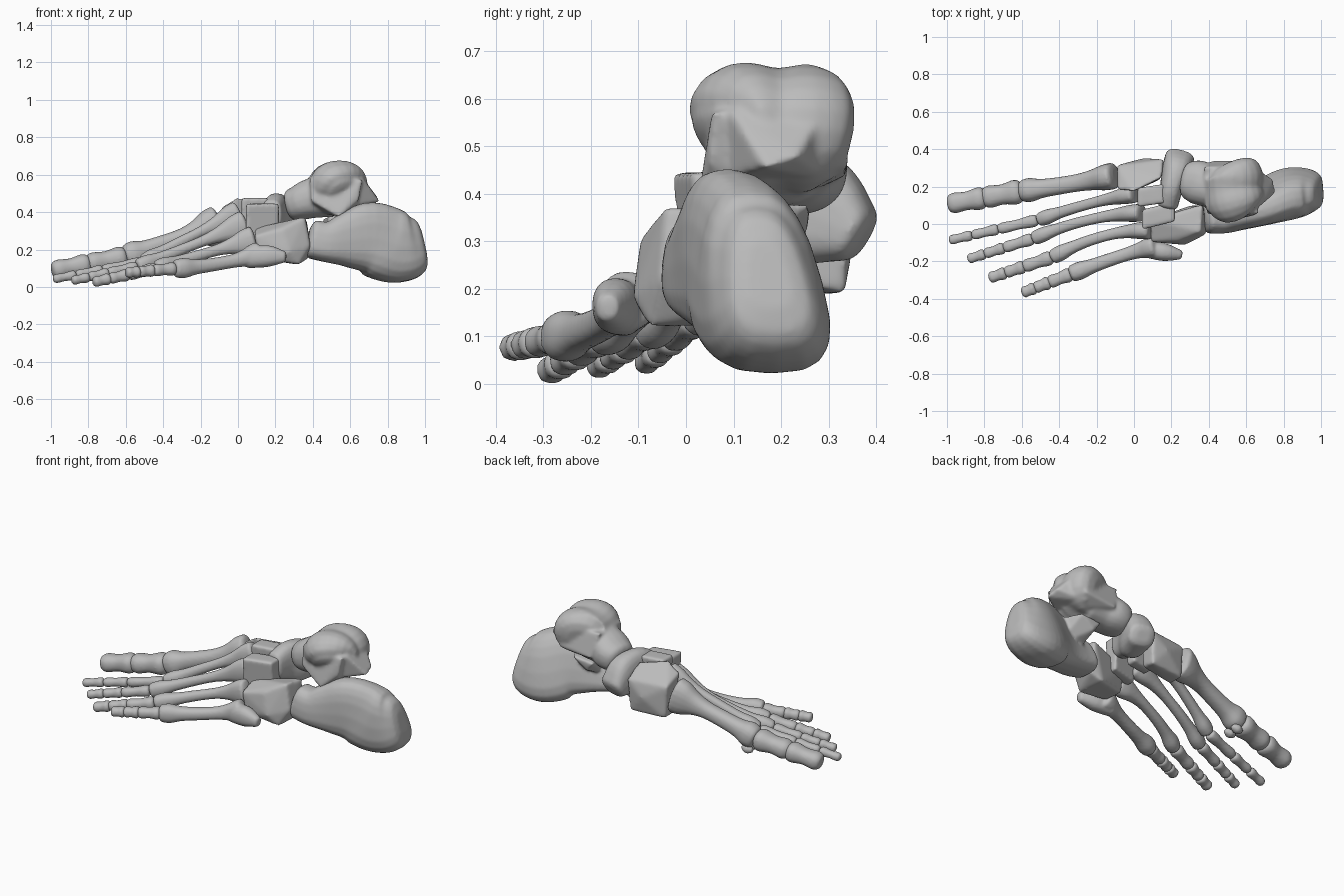
import bpy, bmesh
from math import cos, sin, pi, copysign
from mathutils import Vector

cube = bpy.data.objects.get("Cube")
if cube:
    bpy.data.objects.remove(cube, do_unlink=True)

grey = bpy.data.materials.new("bone grey")
grey.use_nodes = True
colour = (0.5, 0.5, 0.5, 1)
grey.diffuse_color = colour
grey.node_tree.nodes["Principled BSDF"].inputs["Base Color"].default_value = colour

UP = Vector((0, 0, 1))


def spline(a, b, c, d, t):
    """Catmull-Rom blend of four stations."""
    return [0.5 * (2 * q + (r - p) * t + (2 * p - 5 * q + 4 * r - s) * t ** 2
                   + (3 * q - p - 3 * r + s) * t ** 3) for p, q, r, s in zip(a, b, c, d)]


def loft(bm, stations, power=2.3, lean=0.0, taper=0.0, sides=20, steps=4):
    """Closed tube through stations of (x, y, z, half width, half height)."""
    st = [stations[0]] + list(stations) + [stations[-1]]
    fine = [spline(*st[i:i + 4], k / steps) for i in range(len(st) - 3) for k in range(steps)]
    fine.append(list(stations[-1]))
    # rounded ends
    for end, nxt in ((0, 1), (-1, -2)):
        p, q = Vector(fine[end][:3]), Vector(fine[nxt][:3])
        w, h = fine[end][3:]
        out = (p - q).normalized() * min(w, h)
        for push, scale in ((0.18, 0.85), (0.3, 0.5)):
            ring = [*(p + out * push), w * scale, h * scale]
            fine.insert(0 if end == 0 else len(fine), ring)
    rings = []
    for i, (x, y, z, w, h) in enumerate(fine):
        a, b = fine[max(i - 1, 0)], fine[min(i + 1, len(fine) - 1)]
        along = (Vector(b[:3]) - Vector(a[:3])).normalized()
        side = along.cross(UP).normalized()
        top = side.cross(along)
        ring = []
        for k in range(sides):
            c, s = cos(2 * pi * k / sides), sin(2 * pi * k / sides)
            v = copysign(abs(s) ** (2 / power), s) * h
            u = copysign(abs(c) ** (2 / power), c) * w * (1 - taper * v / h)
            ring.append(bm.verts.new(Vector((x, y + lean * v, z)) + side * u + top * v))
        rings.append(ring)
    for r, s in zip(rings, rings[1:]):
        for k in range(sides):
            j = (k + 1) % sides
            bm.faces.new((r[k], r[j], s[j], s[k]))
    bm.faces.new(rings[0])
    bm.faces.new(rings[-1])


def hull(bm, points, swell=0.014):
    """Blocky lump wrapped around a few corner points, swollen to allow for softening."""
    points = [Vector(p) for p in points]
    centre = sum(points, Vector()) / len(points)
    tmp = bmesh.new()
    for p in points:
        tmp.verts.new(p + (p - centre).normalized() * swell)
    bmesh.ops.convex_hull(tmp, input=tmp.verts[:])
    loose = [v for v in tmp.verts if not v.link_faces]
    bmesh.ops.delete(tmp, geom=loose, context="VERTS")
    copy = {v: bm.verts.new(v.co) for v in tmp.verts}
    for f in tmp.faces:
        bm.faces.new([copy[v] for v in f.verts])
    tmp.free()


def finish(name, bm, soften=24):
    """Fuse the lumps of one bone into a single smooth skin."""
    bmesh.ops.recalc_face_normals(bm, faces=bm.faces[:])
    mesh = bpy.data.meshes.new(name)
    bm.to_mesh(mesh)
    bm.free()
    mesh.materials.append(grey)
    mesh.shade_smooth()
    ob = bpy.data.objects.new(name, mesh)
    bpy.context.collection.objects.link(ob)
    fuse = ob.modifiers.new("fuse", "REMESH")
    fuse.mode = "VOXEL"
    fuse.voxel_size = 0.008
    fuse.use_smooth_shade = True
    relax = ob.modifiers.new("relax", "SMOOTH")
    relax.factor = 0.5
    relax.iterations = soften


# heel bone with its inner shelf
bm = bmesh.new()
loft(bm, [(.4, .045, .255, .095, .105), (.48, .05, .24, .1, .11), (.58, .07, .25, .1, .15),
          (.7, .105, .26, .112, .195), (.82, .15, .222, .13, .2), (.91, .165, .215, .12, .182),
          (.97, .17, .225, .09, .145)], power=2.8, lean=-.13, taper=.22)
hull(bm, [(.49, .1, .37), (.66, .08, .38), (.46, .25, .36), (.58, .25, .37),
          (.5, .1, .24), (.62, .1, .24), (.5, .24, .31)])
finish("heel_bone", bm, 10)

# ankle bone: pulley, lower body, back process, neck and head
bm = bmesh.new()
loft(bm, [(.56, .085, .515, .1, .09), (.545, .115, .535, .155, .14), (.53, .19, .535, .155, .13),
          (.53, .255, .535, .16, .138), (.52, .285, .53, .14, .12)], power=2.15)
hull(bm, [(.54, .03, .38), (.4, .06, .46), (.64, .055, .47), (.56, .14, .4), (.42, .2, .4),
          (.39, .08, .57), (.66, .06, .57), (.38, .3, .58), (.42, .33, .44),
          (.62, .335, .46), (.64, .305, .58), (.62, .1, .42), (.55, .28, .42)], .01)
hull(bm, [(.745, .17, .46), (.735, .23, .48), (.6, .08, .43), (.6, .3, .43),
          (.67, .1, .57), (.66, .28, .57)])
loft(bm, [(.5, .19, .49, .12, .115), (.4, .205, .475, .115, .108), (.335, .225, .452, .118, .096),
          (.285, .235, .438, .1, .085)])
finish("ankle_bone", bm, 14)

# midfoot bones
bm = bmesh.new()
loft(bm, [(.18, .1, .385, .055, .08), (.2, .19, .39, .062, .112), (.225, .28, .36, .078, .12),
          (.245, .36, .315, .078, .065)], power=2.6)
finish("boat_bone", bm, 6)

bm = bmesh.new()
hull(bm, [(.375, -.05, .22), (.35, -.04, .365), (.36, .095, .35), (.37, .08, .16),
          (.32, -.07, .13), (.3, .09, .13), (.24, -.085, .3), (.1, -.09, .27), (.1, .02, .31),
          (.13, -.09, .16), (.12, .02, .16), (.27, -.1, .19)])
finish("cuboid_bone", bm, 20)

bm = bmesh.new()
hull(bm, [(-.08, .19, .42), (-.08, .31, .38), (-.07, .31, .2), (-.07, .22, .2), (0, .18, .47),
          (.14, .25, .45), (.15, .34, .38), (.14, .33, .2), (.13, .24, .22), (.05, .34, .3)])
finish("inner_wedge_bone", bm)


def wedge(name, x0, x1, y0, y1, z0, z1, skew):
    """Keystone block, narrower underneath and slanted in plan."""
    bm = bmesh.new()
    pinch = (y1 - y0) * .2
    hull(bm, [(x, y + d, z1) for x, d in ((x0, 0), (x1, skew)) for y in (y0, y1)]
         + [(x, y + d, z0) for x, d in ((x0, 0), (x1, skew)) for y in (y0 + pinch, y1 - pinch)])
    finish(name, bm, 18)


wedge("middle_wedge_bone", .025, .155, .095, .19, .27, .465, .02)
wedge("outer_wedge_bone", .05, .21, -.025, .075, .24, .435, .04)

# long bones: share of length, mix from shaft to base, mix from shaft to head
PROFILE = ((0, 1, 0), (.1, .85, 0), (.24, .3, 0), (.4, 0, 0), (.62, 0, 0),
           (.8, 0, .25), (.92, 0, 1), (1, 0, .75))


def ray(name, base, mid, head, tip, base_w, base_h, shaft, knob, toe, joints):
    base, mid, head, tip = map(Vector, (base, mid, head, tip))
    ctrl = 2 * mid - (base + head) / 2
    bm = bmesh.new()
    stations = []
    for t, to_base, to_head in PROFILE:
        p = base * (1 - t) ** 2 + ctrl * 2 * t * (1 - t) + head * t * t
        w = shaft + (base_w - shaft) * to_base + (knob - shaft) * to_head
        h = shaft + (base_h - shaft) * to_base + (knob * 1.12 - shaft) * to_head
        stations.append((*p, w, h))
    loft(bm, stations)
    if name == "fifth":  # outer spur at the base
        loft(bm, [(.05, -.13, .155, .045, .055), (.16, -.15, .165, .048, .058),
                  (.25, -.165, .16, .025, .03)])
    finish(name + "_long_bone", bm, 3)
    # toe segments, flared at both ends
    for i, (s, e) in enumerate(zip(joints, joints[1:])):
        a, b = head.lerp(tip, s + .018), head.lerp(tip, e - .005)
        r = toe * (1.2 - .2 * s)
        bm = bmesh.new()
        loft(bm, [(*a.lerp(b, t), r * k, r * k * .93) for t, k in
                  ((0, .95), (.15, 1.03), (.5, .84), (.85, .94), (1, .8))])
        finish(f"{name}_toe_segment_{i + 1}", bm, 3)


THREE = (.03, .46, .75, 1)
ray("first", (-.115, .257, .325), (-.35, .212, .248), (-.59, .178, .162), (-.985, .108, .09),
    .072, .108, .047, .064, .054, (.04, .53, 1))
ray("second", (0, .16, .385), (-.25, .105, .27), (-.5, .025, .135), (-.985, -.087, .042),
    .048, .075, .029, .04, .027, THREE)
ray("third", (.035, .06, .335), (-.25, .02, .22), (-.53, -.075, .11), (-.885, -.187, .034),
    .048, .075, .029, .04, .028, THREE)
ray("fourth", (.08, -.035, .25), (-.17, -.067, .18), (-.43, -.175, .1), (-.77, -.288, .026),
    .048, .075, .03, .042, .032, THREE)
ray("fifth", (.11, -.12, .178), (-.08, -.175, .128), (-.33, -.265, .098), (-.595, -.367, .076),
    .057, .064, .036, .048, .032, THREE)

# pair of small pebble bones below the first knuckle
for side, y in (("outer", .145), ("inner", .205)):
    bm = bmesh.new()
    loft(bm, [(-.53, y, .1, .015, .015), (-.56, y, .095, .028, .026), (-.59, y, .09, .015, .015)])
    finish(side + "_pebble_bone", bm, 2)
